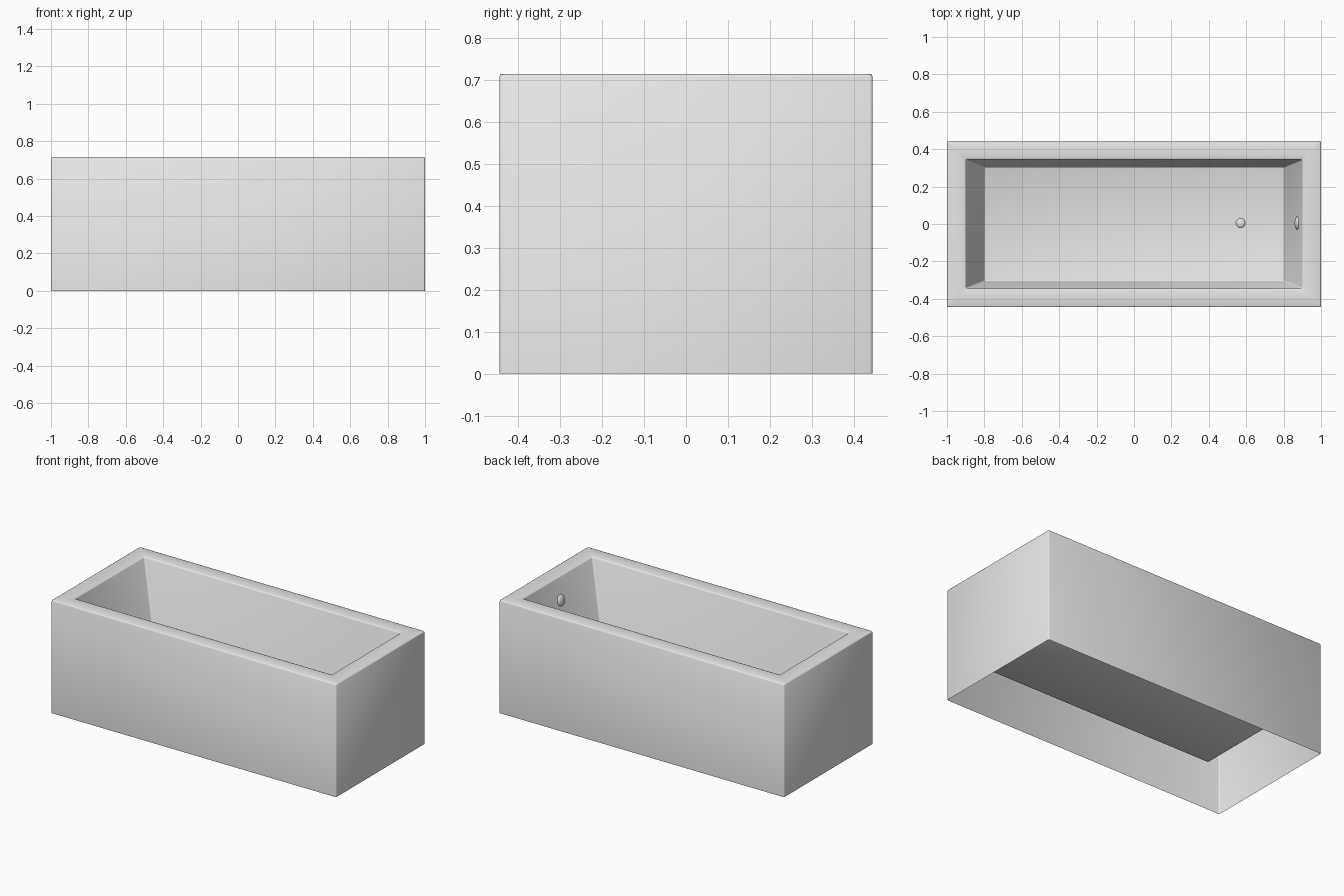
import bpy, bmesh
from mathutils import Vector

if "Cube" in bpy.data.objects:
    bpy.data.objects.remove(bpy.data.objects["Cube"])

TOP, FLOOR = 0.715, 0.2

white = bpy.data.materials.new("white_enamel")
white.diffuse_color = (0.8, 0.8, 0.8, 1)
white.use_nodes = True
white.node_tree.nodes["Principled BSDF"].inputs["Base Color"].default_value = white.diffuse_color


def add_object(name, bm):
    mesh = bpy.data.meshes.new(name)
    bm.to_mesh(mesh)
    bm.free()
    mesh.materials.append(white)
    for poly in mesh.polygons:
        poly.use_smooth = True
    obj = bpy.data.objects.new(name, mesh)
    bpy.context.collection.objects.link(obj)
    return obj


# Tub: one sheet running up the outside, over the rim and down to the floor
bm = bmesh.new()
rings = []
for x, y, z in [(1, 0.445, 0), (1, 0.445, TOP), (0.9, 0.345, TOP), (0.8, 0.305, FLOOR)]:
    rings.append([bm.verts.new((sx * x, sy * y, z))
                  for sx, sy in [(-1, -1), (1, -1), (1, 1), (-1, 1)]])
for low, high in zip(rings, rings[1:]):
    for i in range(4):
        j = (i + 1) % 4
        bm.faces.new((low[i], low[j], high[j], high[i]))
bm.faces.new(rings[-1])
bm.normal_update()
# Softly rounded edges everywhere except the open bottom
bmesh.ops.bevel(bm, geom=[e for e in bm.edges if not e.is_boundary],
                offset=0.007, segments=2, profile=0.5, affect='EDGES')
add_object("bathtub_shell", bm)


def dome(name, radius, height, location, normal):
    """Shallow round cap sitting on a surface."""
    bm = bmesh.new()
    bmesh.ops.create_uvsphere(bm, u_segments=20, v_segments=12, radius=1)
    bmesh.ops.delete(bm, geom=[v for v in bm.verts if v.co.z < -0.01], context='VERTS')
    bmesh.ops.scale(bm, vec=(radius, radius, height), verts=bm.verts)
    obj = add_object(name, bm)
    obj.location = location
    obj.rotation_mode = 'QUATERNION'
    obj.rotation_quaternion = Vector(normal).to_track_quat('Z', 'Y')
    return obj


# Drain plug on the floor and overflow cap on the right end wall
dome("drain_plug", 0.025, 0.01, (0.57, 0.005, FLOOR), (0, 0, 1))
z = 0.58
wall_x = 0.9 - 0.1 * (TOP - z) / (TOP - FLOOR)
dome("overflow_cap", 0.035, 0.014, (wall_x, 0.005, z), (FLOOR - TOP, 0, 0.1))
